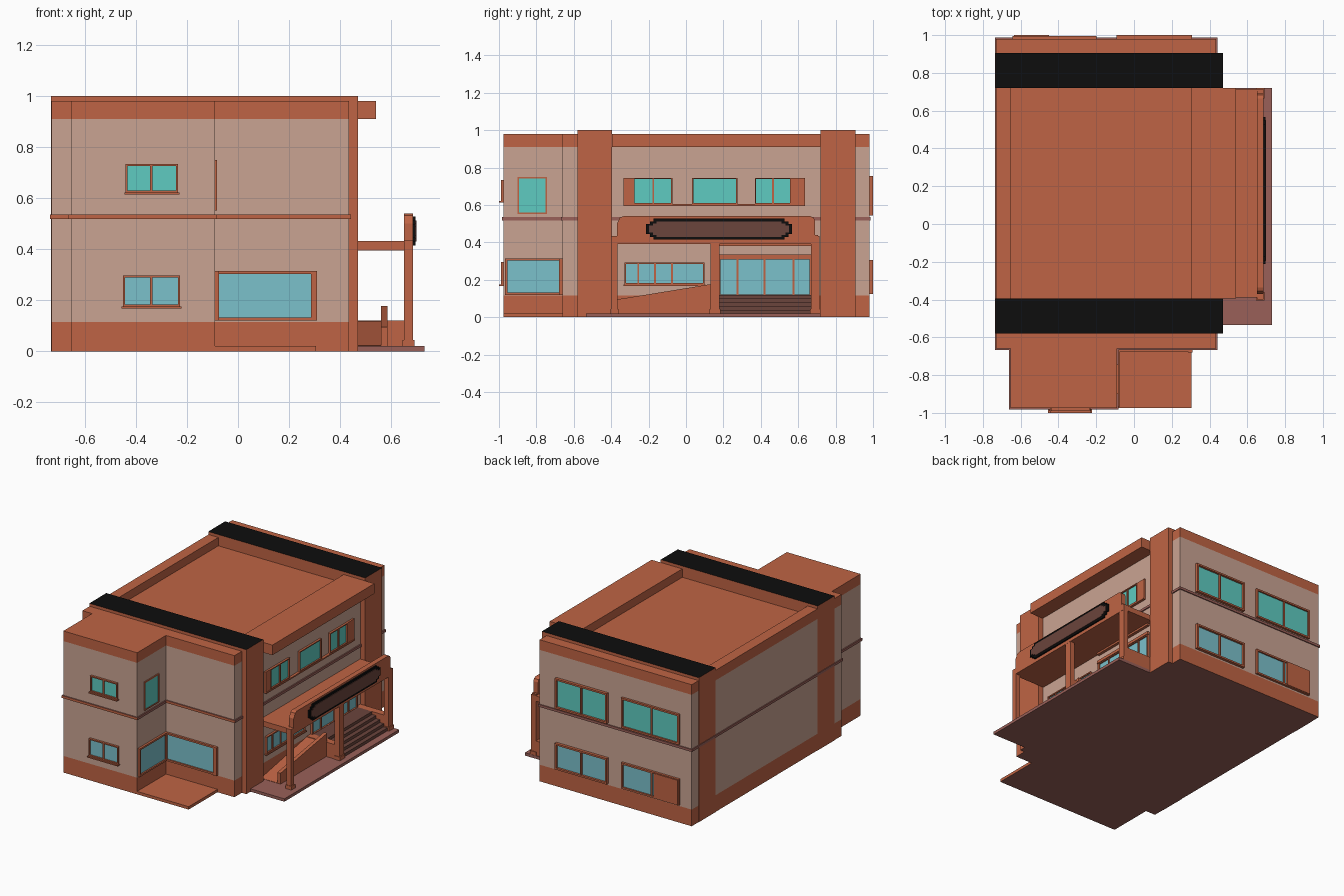
import bpy, bmesh
from mathutils import Vector

if "Cube" in bpy.data.objects:
    bpy.data.objects.remove(bpy.data.objects["Cube"])


def mat(name, r, g, b):
    m = bpy.data.materials.new(name)
    m.diffuse_color = (r, g, b, 1)
    m.use_nodes = True
    m.node_tree.nodes["Principled BSDF"].inputs["Base Color"].default_value = m.diffuse_color
    return m


ORANGE = mat("terracotta", 0.52, 0.127, 0.058)
BEIGE = mat("beige_wall", 0.59, 0.37, 0.29)
BLACK = mat("black", 0.004, 0.004, 0.004)
PINK = mat("paving_brown", 0.32, 0.117, 0.098)
BROWN = mat("dark_brown", 0.147, 0.058, 0.045)
TEAL = mat("upper_glass", 0.112, 0.597, 0.533)
BLUE = mat("lower_glass", 0.198, 0.533, 0.597)


def prism(name, pts, axis, a, b, mats, rule=None, cuts=()):
    """Extrude a 2D outline along an axis from a to b; rule picks a material per face."""
    def place(p, h):
        return {"x": (h, p[0], p[1]), "y": (p[0], h, p[1]), "z": (p[0], p[1], h)}[axis]
    bm = bmesh.new()
    lo = [bm.verts.new(place(p, a)) for p in pts]
    hi = [bm.verts.new(place(p, b)) for p in pts]
    bm.faces.new(lo)
    bm.faces.new(hi)
    n = len(pts)
    for i in range(n):
        j = (i + 1) % n
        bm.faces.new((lo[i], lo[j], hi[j], hi[i]))
    for z in cuts:
        bmesh.ops.bisect_plane(bm, geom=bm.verts[:] + bm.edges[:] + bm.faces[:],
                               plane_co=(0, 0, z), plane_no=(0, 0, 1))
    bmesh.ops.recalc_face_normals(bm, faces=bm.faces[:])
    bm.normal_update()
    if rule:
        for f in bm.faces:
            f.material_index = rule(f.normal, f.calc_center_median())
    me = bpy.data.meshes.new(name)
    bm.to_mesh(me)
    bm.free()
    for m in mats:
        me.materials.append(m)
    ob = bpy.data.objects.new(name, me)
    bpy.context.collection.objects.link(ob)
    return ob


def box(name, x0, x1, y0, y1, z0, z1, mats, rule=None):
    if not isinstance(mats, (list, tuple)):
        mats = [mats]
    return prism(name, [(x0, y0), (x1, y0), (x1, y1), (x0, y1)], "z", z0, z1, mats, rule)


def on_wall(name, side, plane, u0, u1, z0, z1, d, m):
    """Plate on a wall: side S, N or E, spanning u0..u1, sticking out by d."""
    if side == "E":
        return box(name, plane - 0.01, plane + d, u0, u1, z0, z1, m)
    s = 1 if side == "N" else -1
    y = sorted((plane - s * 0.01, plane + s * d))
    return box(name, u0, u1, y[0], y[1], z0, z1, m)


def window(name, side, plane, u0, u1, z0, z1, glass, mullions=(), w=0.01, d=0.015, sill=0.0):
    on_wall(name + "_glass", side, plane, u0, u1, z0, z1, 0.005, glass)
    for tag, a, b, c, e in (("left", u0 - w, u0, z0 - w, z1 + w), ("right", u1, u1 + w, z0 - w, z1 + w),
                            ("top", u0, u1, z1, z1 + w), ("bottom", u0, u1, z0 - w, z0)):
        on_wall(f"{name}_frame_{tag}", side, plane, a, b, c, e, d, ORANGE)
    for u in mullions:
        on_wall(name + "_mullion", side, plane, u - 0.005, u + 0.005, z0, z1, d * 0.8, ORANGE)
    if sill:
        on_wall(name + "_sill", side, plane, u0 - w - 0.005, u1 + w + 0.005, z0 - w - 0.008, z0 - w, sill, ORANGE)


# main body with wing: base band, walls, top band, paving-coloured underside
def body_rule(n, c):
    if n.z < -0.5:
        return 2
    return 1 if 0.115 < c.z < 0.91 else 0


outline = [(-.73, -.66), (-.655, -.66), (-.655, -.975), (-.09, -.975), (-.09, -.66),
           (.435, -.66), (.435, .98), (-.73, .98)]
body = prism("building_body", outline, "z", 0, 0.98, [ORANGE, BEIGE, PINK], body_rule, (0.115, 0.91))

# sunken flat roof between the piers
cutter = box("roof_cutter", -.655, .305, -.41, .74, 0.922, 1.2, ORANGE)
cutter.hide_render = True
cutter.hide_set(True)
mod = body.modifiers.new("sunken_roof", "BOOLEAN")
mod.operation = "DIFFERENCE"
mod.solver = "EXACT"
mod.object = cutter

# full-depth piers with black caps
for tag, y0, y1 in (("south", -.58, -.395), ("north", .72, .905)):
    box("pier_" + tag, -.732, .47, y0, y1, 0, 1.0, [ORANGE, BLACK, PINK],
        lambda n, c: 1 if n.z > .5 else 2 if n.z < -.5 else 0)

# eave over the entrance side
box("eave", .42, .54, -.395, .72, 0.91, 0.98, ORANGE)

# belt course
belt = lambda n, c: 1 if n.y < -.5 else 0
box("belt_main", -.736, .443, -.668, .987, 0.518, 0.535, [PINK, ORANGE], belt)
box("belt_wing", -.663, -.082, -.983, -.65, 0.518, 0.535, [PINK, ORANGE], belt)

# paving slabs
box("south_porch_slab", -.1, .305, -.975, -.65, 0, 0.02, [ORANGE, PINK], lambda n, c: 1 if n.z < -.5 else 0)
box("entrance_slab", .43, .73, -.535, .72, 0, 0.02, PINK)

# south wing windows
window("wing_upper_window", "S", -.975, -.432, -.243, .63, .725, TEAL, (-.34,), w=.008, sill=.025)
window("wing_lower_window", "S", -.975, -.443, -.235, .183, .288, BLUE, (-.34,), w=.008, sill=.025)

# corner window wrapping the inner corner, and the narrow window above
window("corner_window_south", "S", -.66, -.082, .285, .132, .303, BLUE, w=.012)
on_wall("corner_window_jamb", "S", -.66, .285, .31, .12, .315, .02, ORANGE)
window("corner_window_east", "E", -.09, -.955, -.67, .132, .303, BLUE, w=.012)
window("narrow_window", "E", -.09, -.893, -.752, .56, .742, TEAL, w=.008, d=.008)

# north windows
for tag, z0, z1, glass in (("upper", .557, .742, TEAL), ("lower", .137, .293, BLUE)):
    window(f"north_{tag}_window_a", "N", .98, -.08, .295, z0, z1, glass, (.11,), w=.012, d=.02)
    window(f"north_{tag}_window_b", "N", .98, -.63, -.21, z0, z1, glass, (-.43,), w=.012, d=.016)
on_wall("north_lower_panel", "N", .98, -.635, -.45, .13, .3, .02, ORANGE)

# entrance side, upper windows with end panels and one long sill
W = .435
window("east_upper_window_a", "E", W, -.275, -.08, .612, .738, TEAL, (-.175,), w=.007)
window("east_upper_window_b", "E", W, .04, .268, .612, .738, TEAL, w=.007)
window("east_upper_window_c", "E", W, .375, .555, .612, .738, TEAL, (.465,), w=.007)
on_wall("east_upper_panel_south", "E", W, -.335, -.28, .605, .745, .013, ORANGE)
on_wall("east_upper_panel_north", "E", W, .56, .635, .605, .745, .013, ORANGE)
on_wall("east_upper_sill", "E", W, -.335, .635, .596, .605, .018, ORANGE)

# entrance side, lower window and doors
window("east_lower_window", "E", W, -.32, .09, .183, .285, BLUE, (-.255, -.165, -.075), w=.008, sill=.02)
window("entrance_doors", "E", W, .185, .66, .122, .31, BLUE, (.275, .42, .575), w=.012)
on_wall("entrance_door_rail", "E", W, .17, .675, .315, .335, .02, ORANGE)
on_wall("entrance_top_rail", "E", W, .17, .675, .382, .395, .02, ORANGE)

# entrance landing and steps
box("landing", .43, .53, .13, .715, 0.01, .118, ORANGE)
for i in range(5):
    box(f"step_{i + 1}", .43, .53 + .03 * i + .03, .178, .668, .01, .12 - .02 * i, BROWN)
box("stair_wall_south", .43, .65, .13, .18, .01, .12, ORANGE)
box("stair_wall_north", .43, .65, .667, .715, .01, .12, ORANGE)

# access ramp with its sloping side wall
prism("ramp", [(-.37, .015), (.14, .015), (.14, .118), (-.37, .022)], "x", .43, .565, [ORANGE])
prism("ramp_side_wall", [(-.37, .015), (.14, .015), (.14, .178), (-.37, .095)], "x", .56, .585, [ORANGE])

# canopy: slab, posts with small feet, raised fascia with clipped corners
box("canopy_slab", .43, .66, -.39, .715, .395, .432, ORANGE)
for i, (y0, y1) in enumerate(((-.4, -.365), (.13, .18), (.668, .715))):
    box(f"canopy_post_{i + 1}", .65, .685, y0, y1, .01, .435, ORANGE)
    box(f"canopy_post_foot_{i + 1}", .645, .692, y0 - .004, y1 + .004, .01, .045, ORANGE)
prism("canopy_fascia", [(-.37, .392), (.705, .392), (.705, .44), (.69, .44), (.69, .515), (.683, .532), (.665, .54),
                        (-.335, .54), (-.355, .532), (-.362, .515), (-.37, .5)], "x", .65, .686, [ORANGE])


# blank stepped sign plate: black border with a brown panel
def stepped(y0, y1, z0, z1, s=.02, t=.03):
    half = [(y0, z0 + t), (y0 + s, z0 + t), (y0 + s, z0 + t / 2), (y0 + 2 * s, z0 + t / 2), (y0 + 2 * s, z0)]
    low = half + [(y0 + y1 - y, z) for y, z in reversed(half)]
    return low + [(y, z0 + z1 - z) for y, z in reversed(low)]


prism("sign_border", stepped(-.213, .567, .415, .528), "x", .68, .696, [BLACK])
prism("sign_panel", stepped(-.197, .551, .43, .513, .02, .022), "x", .69, .7, [BROWN])
